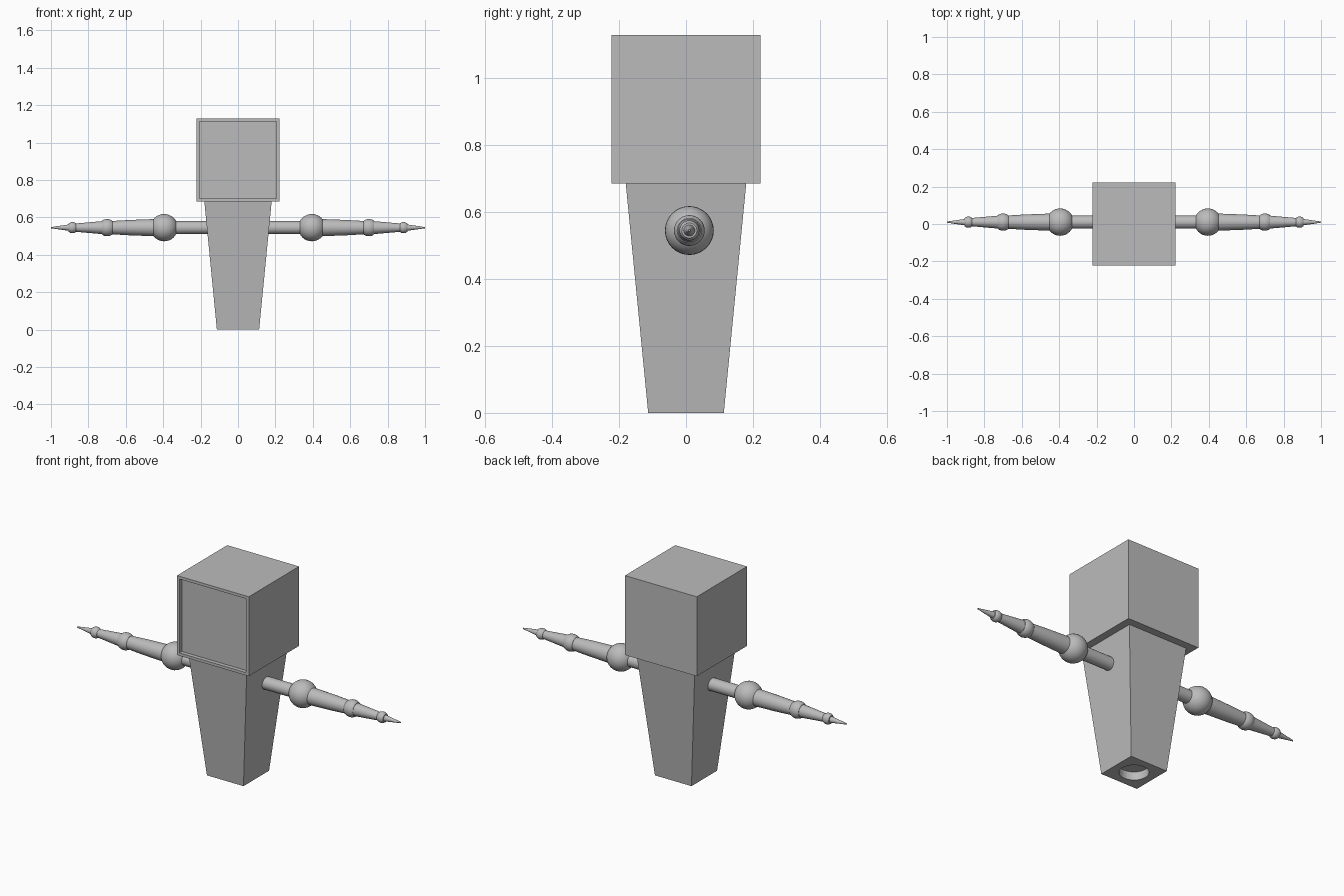
import bpy, bmesh, math
from mathutils import Matrix, Vector

if "Cube" in bpy.data.objects:
    bpy.data.objects.remove(bpy.data.objects["Cube"])

grey = bpy.data.materials.new("plain_grey")
grey.diffuse_color = (0.5, 0.5, 0.5, 1)
grey.use_nodes = True
grey.node_tree.nodes["Principled BSDF"].inputs["Base Color"].default_value = grey.diffuse_color

ARM_Y, ARM_Z = 0.01, 0.545


def finish(name, bm, smooth=False):
    bmesh.ops.recalc_face_normals(bm, faces=bm.faces)
    mesh = bpy.data.meshes.new(name)
    bm.to_mesh(mesh)
    bm.free()
    mesh.materials.append(grey)
    ob = bpy.data.objects.new(name, mesh)
    bpy.context.collection.objects.link(ob)
    if smooth:
        bpy.ops.object.select_all(action='DESELECT')
        ob.select_set(True)
        bpy.context.view_layer.objects.active = ob
        bpy.ops.object.shade_smooth_by_angle(angle=math.radians(35))
    return ob


def arm_part(name, profile, sides=32):
    """Lathe (x, radius) points around the arm axis and mirror to the other side."""
    bm = bmesh.new()
    rings = []
    for x, r in profile:
        rings.append([bm.verts.new((x, ARM_Y + r * math.cos(a), ARM_Z + r * math.sin(a)))
                      for a in (2 * math.pi * i / sides for i in range(sides))])
    for lower, upper in zip(rings, rings[1:]):
        for i in range(sides):
            j = (i + 1) % sides
            bm.faces.new((lower[i], lower[j], upper[j], upper[i]))
    bm.faces.new(rings[0])
    bm.faces.new(rings[-1])
    ob = finish(name, bm, smooth=True)
    ob.modifiers.new("other_side", 'MIRROR').use_mirror_merge = False


def ball(cx, r, half, steps=16):
    """Profile of a sphere cut off flat at +-half along the arm."""
    end = math.asin(half / r)
    return [(cx + r * math.sin(t), r * math.cos(t))
            for t in (-end + 2 * end * i / steps for i in range(steps + 1))]


# Head: cube with a shallow framed recess on the front
bm = bmesh.new()
bmesh.ops.create_cube(bm, size=0.444, matrix=Matrix.Translation((0, 0, 0.907)))
front = min(bm.faces, key=lambda f: f.calc_center_median().y)
bmesh.ops.inset_region(bm, faces=[front], thickness=0.022)
new = bmesh.ops.extrude_face_region(bm, geom=[front])["geom"]
bmesh.ops.translate(bm, vec=Vector((0, 0.022, 0)),
                    verts=[v for v in new if isinstance(v, bmesh.types.BMVert)])
if front.is_valid:
    bmesh.ops.delete(bm, geom=[front], context='FACES_ONLY')
finish("head", bm)

# Body: square column tapering downwards
bm = bmesh.new()
bmesh.ops.create_cube(bm, size=2)
for v in bm.verts:
    half, z = (0.18, 0.685) if v.co.z > 0 else (0.113, 0)
    v.co = (v.co.x * half, v.co.y * half, z)
body = finish("body", bm)

# Round socket in the underside
bm = bmesh.new()
bmesh.ops.create_cone(bm, cap_ends=True, segments=32, radius1=0.073, radius2=0.073, depth=0.09)
cutter = finish("socket_cutter", bm)
cutter.hide_render = True
cutter.hide_set(True)
cut = body.modifiers.new("socket", 'BOOLEAN')
cut.operation = 'DIFFERENCE'
cut.solver = 'EXACT'
cut.object = cutter

# Arms: rods, joint balls, and pointed tips
arm_part("shoulder_rod", [(0.14, 0.035), (0.39, 0.035)])
arm_part("elbow_ball", ball(0.395, 0.073, 0.0729))
arm_part("forearm", [(0.42, 0.046), (0.47, 0.045), (0.58, 0.041), (0.70, 0.034)])
arm_part("wrist_joint", ball(0.70, 0.046, 0.028, 10))
arm_part("hand_cone", [(0.71, 0.036), (0.88, 0.021)])
arm_part("finger_joint", ball(0.885, 0.030, 0.020, 10))
arm_part("finger_tip", [(0.89, 0.019), (1.0, 0.003)])
